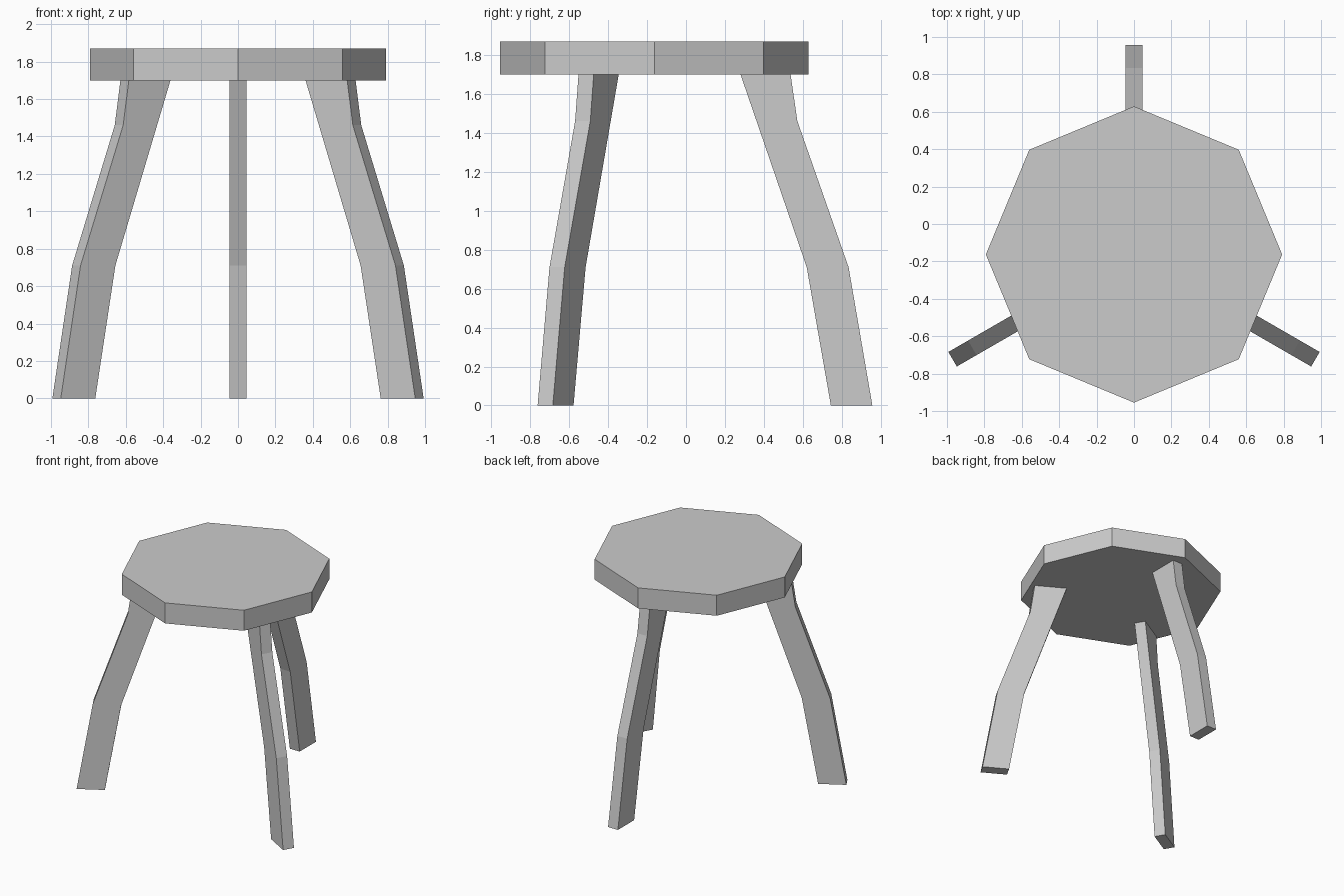
import bpy, bmesh
from math import pi, cos, sin
from mathutils import Vector

if "Cube" in bpy.data.objects:
    bpy.data.objects.remove(bpy.data.objects["Cube"])

CY = -0.163  # shared centre of seat and leg ring


def prism(name, points, offset):
    """Extrude a flat polygon along an offset into a closed solid."""
    bm = bmesh.new()
    face = bm.faces.new([bm.verts.new(p) for p in points])
    ext = bmesh.ops.extrude_face_region(bm, geom=[face], use_keep_orig=True)
    verts = [g for g in ext["geom"] if isinstance(g, bmesh.types.BMVert)]
    bmesh.ops.translate(bm, verts=verts, vec=offset)
    bmesh.ops.recalc_face_normals(bm, faces=bm.faces)
    mesh = bpy.data.meshes.new(name)
    bm.to_mesh(mesh)
    bm.free()
    obj = bpy.data.objects.new(name, mesh)
    bpy.context.collection.objects.link(obj)
    return obj


# Octagonal seat slab
octagon = [(0.792 * cos(i * pi / 4), CY + 0.792 * sin(i * pi / 4), 1.70) for i in range(8)]
prism("seat", octagon, Vector((0, 0, 0.17)))

# Bent legs: (distance from centre, height) profile, repeated three times
profile = [(0.907, 0), (1.12, 0), (0.998, 0.71), (0.735, 1.46),
           (0.70, 1.70), (0.443, 1.70), (0.783, 0.71)]
width = 0.09
for name, angle in (("back_leg", pi / 2), ("left_leg", pi * 7 / 6), ("right_leg", -pi / 6)):
    out = Vector((cos(angle), sin(angle), 0))
    side = Vector((-sin(angle), cos(angle), 0))
    base = Vector((0, CY, 0)) - side * width / 2
    prism(name, [base + out * r + Vector((0, 0, z)) for r, z in profile], side * width)
